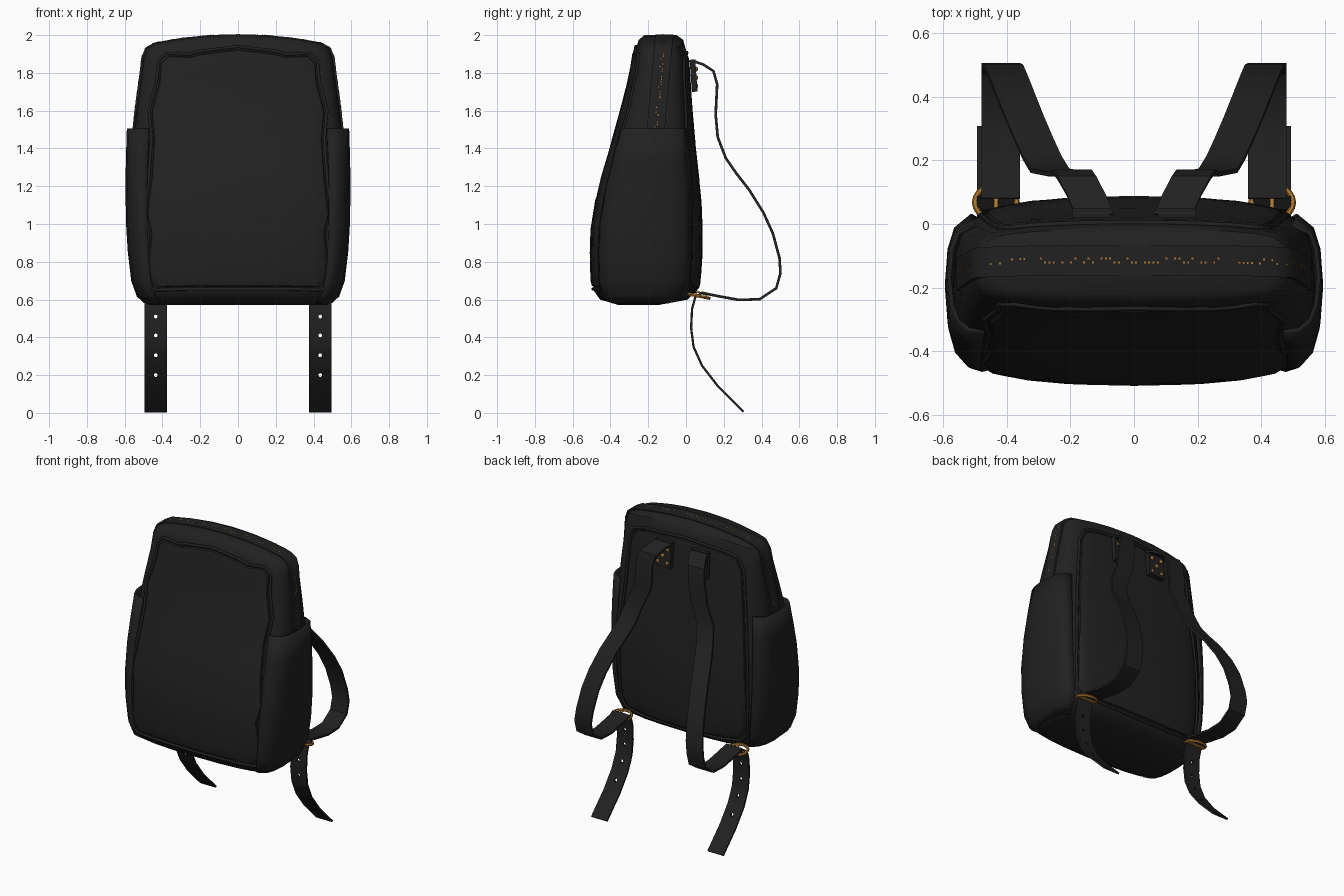
import bpy, bmesh, math, random
from mathutils import Vector, Matrix

if "Cube" in bpy.data.objects:
    bpy.data.objects.remove(bpy.data.objects["Cube"])
random.seed(4)

def material(name, col):
    m = bpy.data.materials.new(name)
    m.diffuse_color = (*col, 1)
    m.use_nodes = True
    m.node_tree.nodes["Principled BSDF"].inputs["Base Color"].default_value = m.diffuse_color
    return m
BLACK = material("black_leather", (0.015, 0.015, 0.015))
BRASS = material("aged_brass", (0.42, 0.19, 0.03))

def make(name, verts, faces, mat, smooth=True):
    me = bpy.data.meshes.new(name)
    me.from_pydata([tuple(v) for v in verts], [], faces)
    bm = bmesh.new()
    bm.from_mesh(me)
    bmesh.ops.recalc_face_normals(bm, faces=bm.faces)
    bm.to_mesh(me)
    bm.free()
    ob = bpy.data.objects.new(name, me)
    bpy.context.collection.objects.link(ob)
    me.materials.append(mat)
    if smooth:
        finish(ob, mat)
    return ob

def finish(ob, mat, name=None):
    if name:
        ob.name = name
        ob.data.materials.append(mat)
    bpy.ops.object.select_all(action='DESELECT')
    ob.select_set(True)
    bpy.context.view_layer.objects.active = ob
    bpy.ops.object.shade_smooth_by_angle(angle=math.radians(40))

# --- bag shape: height, half width, front y, back y
LEV = [(.572, .47, -.36, -.14), (.60, .515, -.455, .01), (.65, .538, -.49, .06),
       (.80, .56, -.498, .075), (.95, .57, -.497, .077), (1.1, .57, -.475, .072),
       (1.25, .567, -.44, .06), (1.5, .553, -.365, .03), (1.65, .535, -.325, .02),
       (1.8, .514, -.283, .008), (1.88, .505, -.268, .0), (1.93, .485, -.25, -.015),
       (1.955, .44, -.22, -.05)]
U = [0, .35, .6, .78, .89, .95, .985, 1]
D = [0, .008, .03, .065, .105, .17, .29, .5]

def lerp_table(t, xs, ys):
    if t <= xs[0]: return ys[0]
    for a, b, p, q in zip(xs, xs[1:], ys, ys[1:]):
        if t <= b:
            return p + (q - p) * (t - a) / (b - a)
    return ys[-1]

def level(z):
    return [lerp_table(z, [l[0] for l in LEV], [l[k] for l in LEV]) for k in (1, 2, 3)]

def crown(u, z):
    return .045 * min(max((z - 1.7) / .2, 0), 1) * (1 - u * u)

def skin(x, z, front):
    w, yf, yb = level(z)
    u = min(abs(x) / w, 1)
    w, yf, yb = level(z - crown(u, z))
    d = lerp_table(u, U, D) * (yb - yf)
    return yf + d if front else yb - d

# --- bag body: stacked rings with bridged caps
half = list(zip(U, D)) + [(u, 1 - d) for u, d in zip(U[-2::-1], D[-2::-1])]
ring = half + [(-u, d) for u, d in half[-2:0:-1]]
n = len(ring)
verts = [(u * w, yf + d * (yb - yf), z + crown(u, z)) for z, w, yf, yb in LEV for u, d in ring]
faces = [(r * n + i, r * n + (i + 1) % n, (r + 1) * n + (i + 1) % n, (r + 1) * n + i)
         for r in range(len(LEV) - 1) for i in range(n)]
for base in (0, (len(LEV) - 1) * n):
    faces += [tuple(base + k % n for k in (i, i + 1, 13 - i, 14 - i)) for i in range(-6, 6)]
    faces += [(base + 6, base + 7, base + 8), (base + 20, base + 21, base + 22)]
make("bag_body", verts, faces, BLACK)

# --- padded panels and their piping, draped on the front and back
FRONT = [(0, 1.93), (.2, 1.905), (.25, 1.89), (.37, 1.895), (.41, 1.86), (.42, 1.75), (.46, 1.6),
         (.447, 1.45), (.46, 1.25), (.485, 1.05), (.462, .95), (.478, .75), (.47, .69),
         (.43, .66), (.25, .665), (0, .665)]
BACK = [(0, 1.9), (.3, 1.88), (.38, 1.86), (.415, 1.78), (.44, 1.5), (.465, 1.2), (.47, .9),
        (.46, .72), (.42, .67), (.25, .655), (0, .65)]

def panel(name, outline, front):
    loop = outline + [(-x, z) for x, z in outline[-2:0:-1]]
    pts = []
    for a, b in zip(loop, loop[1:] + loop[:1]):
        pts += [(a[0] + (b[0] - a[0]) * t / 3, a[1] + (b[1] - a[1]) * t / 3) for t in range(3)]
    s = -1 if front else 1
    cz, m, vs, fs = 1.28, len(pts), [], []
    rings = [(1, -.01), (.985, .008), (.95, .012), (.85, .012), (.7, .012), (.5, .012), (.25, .012)]
    for k, h in rings:
        for x, z in pts:
            x, z = x * k, cz + (z - cz) * k
            vs.append((x, skin(x, z, front) + s * h, z))
    for r in range(len(rings) - 1):
        fs += [(r * m + i, r * m + (i + 1) % m, (r + 1) * m + (i + 1) % m, (r + 1) * m + i) for i in range(m)]
    fs.append(tuple(range((len(rings) - 1) * m, len(rings) * m)))
    make(name + "_panel", vs, fs, BLACK)
    cu = bpy.data.curves.new(name + "_piping", 'CURVE')
    cu.dimensions, cu.bevel_depth, cu.bevel_resolution = '3D', .009, 1
    sp = cu.splines.new('POLY')
    sp.points.add(m - 1)
    sp.use_cyclic_u = True
    for p, (x, z) in zip(sp.points, pts):
        x, z = x * 1.025, cz + (z - cz) * 1.015
        p.co = (x, skin(x, z, front) + s * .002, z, 1)
    cu.materials.append(BLACK)
    bpy.context.collection.objects.link(bpy.data.objects.new(name + "_piping", cu))
panel("front", FRONT, True)
panel("back", BACK, False)

# --- flat ribbon along a path, widened along one axis
def ribbon(name, path, axis, width, thick, mat=BLACK):
    P = [Vector(p) for p in path]
    A = Vector(axis)
    vs, fs = [], []
    for i, p in enumerate(P):
        t = (P[min(i + 1, len(P) - 1)] - P[max(i - 1, 0)]).normalized()
        nrm = t.cross(A).normalized() * thick / 2
        side = A * width / 2
        vs += [p + side + nrm, p - side + nrm, p - side - nrm, p + side - nrm]
    for i in range(len(P) - 1):
        fs += [(4 * i + k, 4 * i + (k + 1) % 4, 4 * i + 4 + (k + 1) % 4, 4 * i + 4 + k) for k in range(4)]
    e = 4 * len(P) - 4
    fs += [(0, 1, 2, 3), (e, e + 1, e + 2, e + 3)]
    return make(name, vs, fs, mat)

# --- zip tape over the top and its sparse brass teeth
right = [(level(z)[0] + .001, lerp_table(z, [1.48, 2], [-.162, -.115]), z)
         for z in (1.48, 1.65, 1.8, 1.88, 1.93, 1.955)]
right += [(x, -.115, 2 - .045 * (x / .44) ** 2) for x in (.3, .15)]
zpath = right + [(0, -.115, 1.998)] + [(-x, y, z) for x, y, z in right[::-1]]
ribbon("zip_tape", zpath, (0, 1, 0), .095, .012)
bm = bmesh.new()
for a, b in zip(zpath, zpath[1:]):
    a, b = Vector(a), Vector(b)
    steps = max(1, int((b - a).length / .013))
    for k in range(steps):
        if random.random() < .6:
            out = (b - a).cross(Vector((0, 1, 0))).normalized() * .004
            c = a.lerp(b, (k + .5) / steps)
            out = out if out.dot(c - Vector((0, 0, 1.2))) > 0 else -out
            c = c + out + Vector((0, random.choice((-.006, .006)), 0))
            bmesh.ops.create_cube(bm, size=.006, matrix=Matrix.Translation(c))
me = bpy.data.meshes.new("zip_teeth")
bm.to_mesh(me)
bm.free()
me.materials.append(BRASS)
bpy.context.collection.objects.link(bpy.data.objects.new("zip_teeth", me))

# --- strap centre lines (x, y, z)
STRAP = [(.125, .03, 1.865), (.15, .09, 1.845), (.18, .145, 1.81), (.195, .165, 1.74), (.21, .157, 1.58),
         (.265, .168, 1.46), (.29, .21, 1.35), (.315, .265, 1.27), (.345, .335, 1.18), (.375, .41, 1.06),
         (.395, .46, .95), (.41, .495, .82), (.42, .5, .74), (.42, .478, .66), (.42, .39, .602),
         (.42, .28, .598), (.42, .16, .62), (.42, .08, .637)]
TAIL = [(.435, .085, .635), (.435, .05, .615), (.435, .032, .55), (.435, .027, .45), (.435, .04, .35),
        (.435, .085, .25), (.435, .17, .14), (.435, .305, .006)]

for s, tag in ((1, "right"), (-1, "left")):
    # side pocket: outer shell over the lower side
    zs = [.585, .62, .7, .85, 1.0, 1.2, 1.35, 1.505]
    prof = [(.84, .085)] + half[4:11]
    vs, m = [], len(prof)
    for z in zs:
        w, yf, yb = level(z)
        k = min((z - .585) / .08, 1) * (.013 + .016 * max(z - .9, 0) / .6)
        for i, (u, d) in enumerate(prof):
            e = .2 if i in (0, m - 1) else 1
            vs.append((s * (w * u + k * e), yf + d * (yb - yf) + (d - .5) * .025, z))
    fs = [(r * m + i, r * m + i + 1, (r + 1) * m + i + 1, (r + 1) * m + i)
          for r in range(len(zs) - 1) for i in range(m - 1)]
    pocket = make(tag + "_side_pocket", vs, fs, BLACK)
    sol = pocket.modifiers.new("thickness", 'SOLIDIFY')
    sol.thickness, sol.offset = .014, 0

    # shoulder strap and hanging tail with punched holes
    ribbon(tag + "_shoulder_strap", [(s * x, y, z) for x, y, z in STRAP], (1, 0, 0), .122, .014)
    tail = ribbon(tag + "_strap_tail", [(s * x, y, z) for x, y, z in TAIL], (1, 0, 0), .118, .012)
    for z, y in ((.51, .03), (.41, .033), (.305, .06), (.2, .125)):
        bpy.ops.mesh.primitive_cylinder_add(vertices=10, radius=.01, depth=.12,
                                            location=(s * .435, y, z), rotation=(math.pi / 2, 0, 0))
        cut = bpy.context.object
        cut.name = tag + "_hole_cutter"
        cut.hide_render = True
        cut.display_type = 'WIRE'
        bo = tail.modifiers.new("hole", 'BOOLEAN')
        bo.operation, bo.object, bo.solver = 'DIFFERENCE', cut, 'EXACT'

    # brass strap ring with cross bar and prong
    bpy.ops.mesh.primitive_torus_add(major_segments=20, minor_segments=6, major_radius=.066, minor_radius=.0095,
                                     location=(s * .435, .068, .618), rotation=(-.2, 0, 0))
    bpy.context.object.scale.y = .85
    finish(bpy.context.object, BRASS, tag + "_ring")
    ribbon(tag + "_ring_bar", [(s * .435 - .066, .065, .619), (s * .435 + .066, .065, .619)], (0, 1, 0), .014, .014, BRASS)
    ribbon(tag + "_ring_prong", [(s * .435, .05, .645), (s * .435, .115, .622)], (1, 0, 0), .012, .01, BRASS)

    # riveted patch under the strap root
    ribbon(tag + "_rivet_patch", [(s * .135, .046, 1.70), (s * .135, .034, 1.87)], (1, 0, 0), .12, .03)
    for dx, z in ((-.035, 1.82), (.035, 1.82), (0, 1.775), (-.035, 1.73), (.035, 1.73)):
        bpy.ops.mesh.primitive_uv_sphere_add(segments=8, ring_count=6, radius=.013,
                                             location=(s * .135 + dx, .055, z))
        bpy.context.object.scale.y = .7
        finish(bpy.context.object, BRASS, tag + "_rivet")
